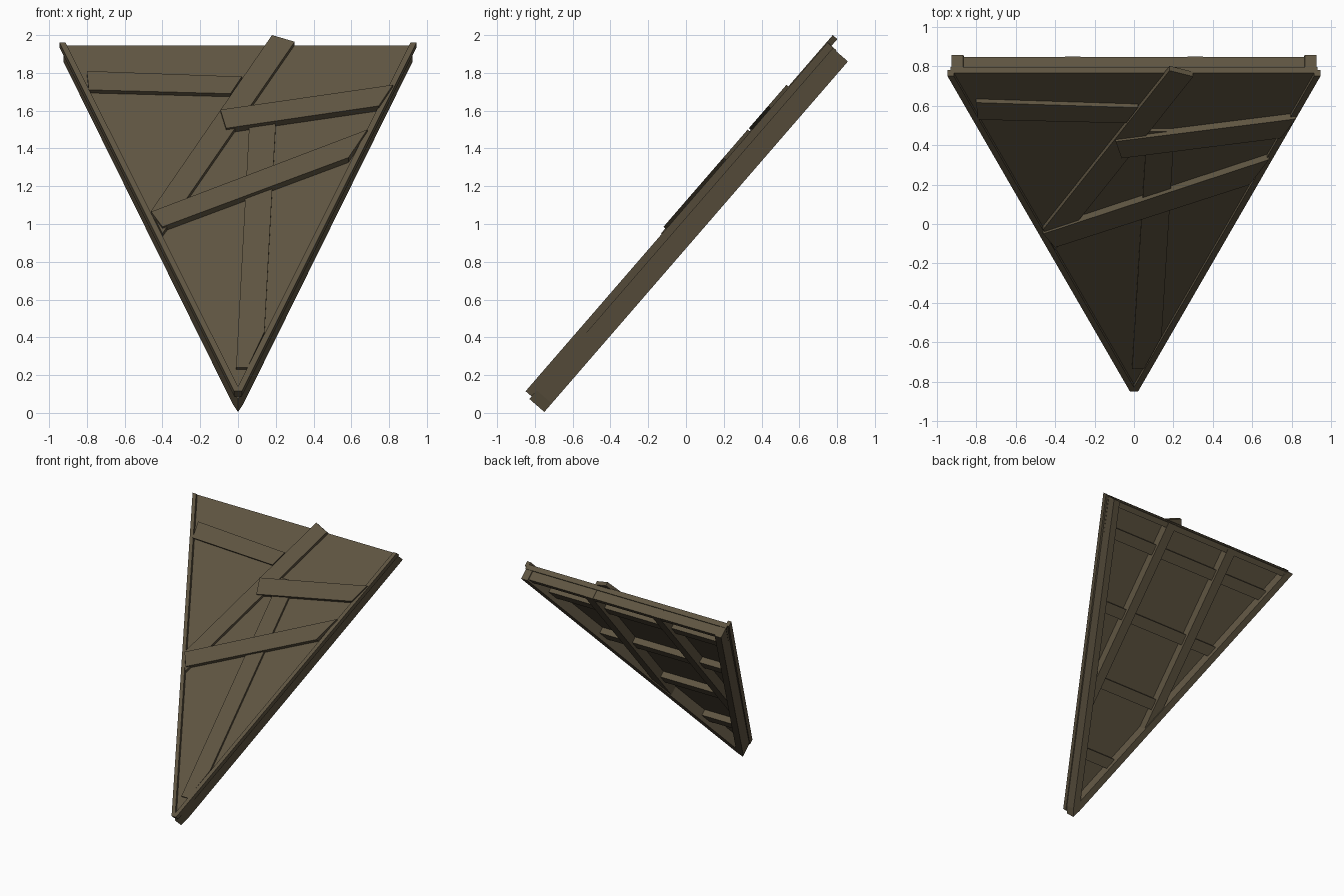
import bpy, bmesh, math
from mathutils import Vector

if "Cube" in bpy.data.objects:
    bpy.data.objects.remove(bpy.data.objects["Cube"])

wood = bpy.data.materials.new("weathered brown wood")
wood.diffuse_color = (0.115, 0.091, 0.054, 1)
wood.use_nodes = True
wood.node_tree.nodes["Principled BSDF"].inputs["Base Color"].default_value = wood.diffuse_color

# The panel is built in a tilted frame: x across, v up the slope, n out of the slope
A = math.radians(49.1)
ORIGIN = Vector((0, -0.75, 0.005))
V = Vector((0, math.cos(A), math.sin(A)))
N = Vector((0, -math.sin(A), math.cos(A)))


def prism(name, pts, n0, n1):
    """Extrude an (x, v) outline between two heights above the slope."""
    bm = bmesh.new()
    rings = [[bm.verts.new(ORIGIN + Vector((x, 0, 0)) + V * v + N * n) for x, v in pts]
             for n in (n0, n1)]
    bm.faces.new(rings[0])
    bm.faces.new(rings[1])
    k = len(pts)
    for i in range(k):
        j = (i + 1) % k
        bm.faces.new((rings[0][i], rings[0][j], rings[1][j], rings[1][i]))
    bmesh.ops.recalc_face_normals(bm, faces=bm.faces)
    me = bpy.data.meshes.new(name)
    bm.to_mesh(me)
    bm.free()
    me.materials.append(wood)
    ob = bpy.data.objects.new(name, me)
    bpy.context.collection.objects.link(ob)
    return ob


def box(name, x0, x1, v0, v1, n0, n1):
    return prism(name, [(x0, v0), (x1, v0), (x1, v1), (x0, v1)], n0, n1)


def patch(name, front_pts, n0, n1):
    """Loose plank whose top face is given in front view (x, z)."""
    pts = [(x, (z - ORIGIN.z - N.z * n1) / V.z) for x, z in front_pts]
    return prism(name, pts, n0, n1)


# Covering sheet
prism("roof_sheet", [(0, 0.03), (0.93, 2.46), (-0.93, 2.46)], 0.085, 0.125)

for side, s in (("right", 1), ("left", -1)):
    # Side beams with a pinched tip at the lower corner
    beam = [(0, 0), (0.03, 0.06), (0.925, 2.455), (0.866, 2.455), (0, 0.14)]
    prism(side + "_side_beam", [(s * x, v) for x, v in beam], 0, 0.105)
    # Thin raised trim along the sides
    trim = [(0, 0.018), (0.02, 0.018), (0.945, 2.46), (0.913, 2.46), (0, 0.05)]
    prism(side + "_edge_trim", [(s * x, v) for x, v in trim], 0.105, 0.147)
    # Rafters, cut to meet the sloping side beam
    rafter = [(0.27, 0.83), (0.35, 1.04), (0.35, 2.452), (0.27, 2.452)]
    prism(side + "_rafter", [(s * x, v) for x, v in rafter], 0.01, 0.09)

# Beam along the upper edge
box("top_beam", -0.88, 0.88, 2.405, 2.45, 0.012, 0.09)

# Cross battens under the sheet
for i in range(4):
    v = 0.50 + 0.567 * i
    w = 0.374 * v - 0.04
    box("cross_batten_%d" % (i + 1), -w, w, v - 0.045, v + 0.045, 0.035, 0.09)

# Loose planks nailed over the front
patch("upper_left_plank", [(-0.80, 1.81), (0.02, 1.78), (-0.04, 1.69), (-0.79, 1.71)], 0.12, 0.15)
patch("upright_plank", [(-0.01, 0.24), (0.05, 0.24), (0.14, 0.43), (0.205, 1.63), (0.065, 1.63)],
      0.12, 0.142)
patch("diagonal_plank", [(-0.46, 1.07), (0.18, 2.0), (0.30, 1.965), (-0.40, 0.95)], 0.12, 0.152)
patch("right_plank", [(-0.093, 1.605), (0.82, 1.737), (0.745, 1.625), (-0.063, 1.507)], 0.12, 0.165)
patch("crossing_plank", [(-0.46, 1.065), (0.685, 1.50), (0.585, 1.352), (-0.40, 0.985)], 0.12, 0.165)
